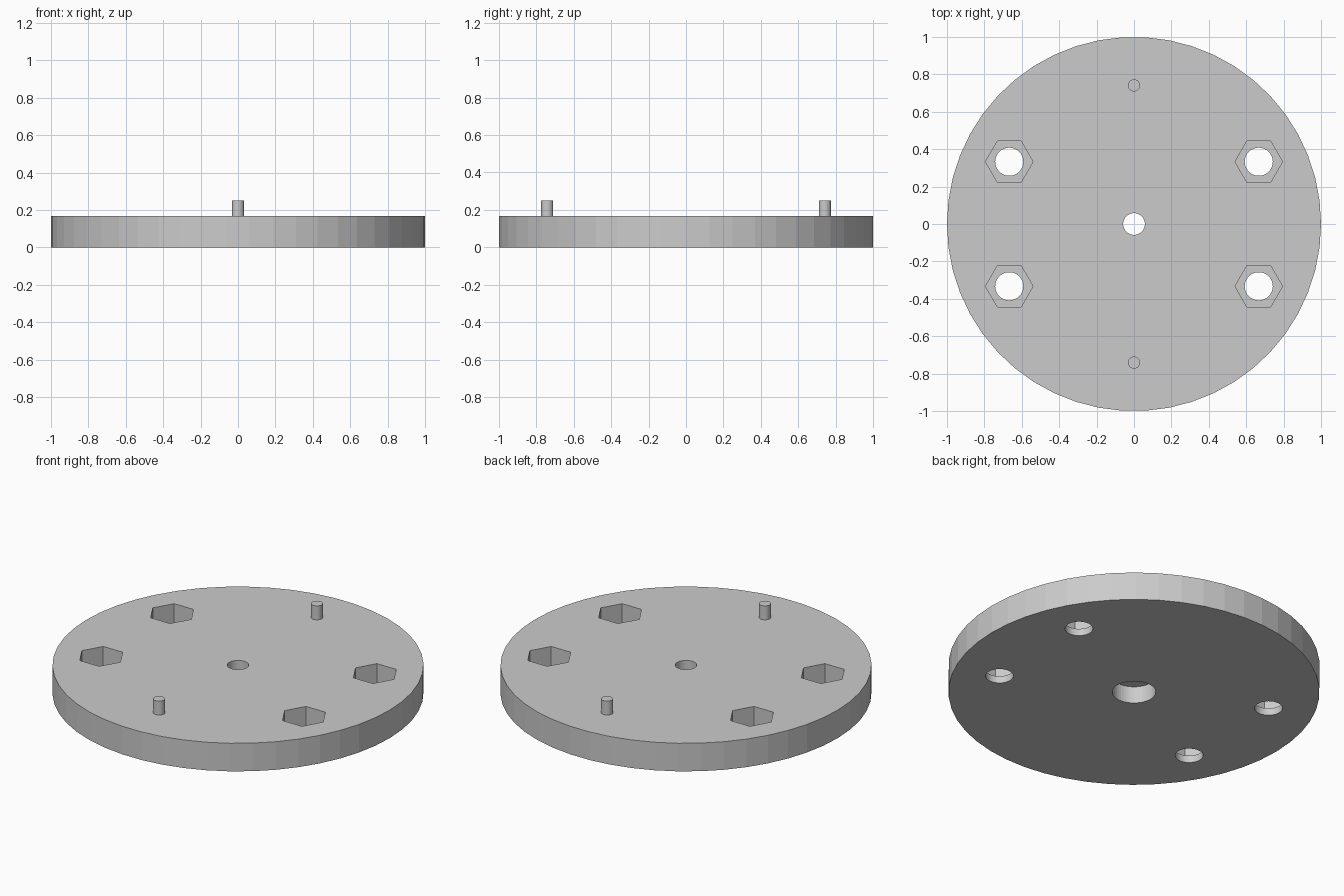
import bpy

if "Cube" in bpy.data.objects:
    bpy.data.objects.remove(bpy.data.objects["Cube"])

TOP = 0.167      # plate thickness
SIDES = 50


def prism(name, radius, x, y, z0, z1, sides=SIDES, turn=0.0):
    """Upright prism or cylinder between two heights."""
    bpy.ops.mesh.primitive_cylinder_add(
        vertices=sides, radius=radius, depth=z1 - z0,
        location=(x, y, (z0 + z1) / 2), rotation=(0, 0, turn))
    obj = bpy.context.object
    obj.name = name
    # First vertex of the primitive sits on +y; move it to +x
    obj.rotation_euler.z += 1.5707963
    bpy.ops.object.transform_apply(location=True, rotation=True, scale=True)
    return obj


def cut(target, cutter):
    """Subtract the cutter and discard it."""
    mod = target.modifiers.new("cut", 'BOOLEAN')
    mod.operation = 'DIFFERENCE'
    mod.solver = 'EXACT'
    mod.object = cutter
    bpy.context.view_layer.objects.active = target
    bpy.ops.object.modifier_apply(modifier=mod.name)
    bpy.data.objects.remove(cutter, do_unlink=True)


# Round plate
plate = prism("round_plate", 1.0, 0, 0, 0, TOP)

# Centre hole, with a wider counterbore from below
cut(plate, prism("counterbore_cutter", 0.117, 0, 0, -0.1, 0.1))
cut(plate, prism("centre_hole_cutter", 0.058, 0, 0, 0.05, 0.3))

# Four bolt holes with hexagonal nut pockets from above
for sx in (-1, 1):
    for sy in (-1, 1):
        x, y = sx * 0.667, sy * 0.333
        cut(plate, prism("nut_pocket_cutter", 0.127, x, y, 0.042, 0.3, 6))
        cut(plate, prism("bolt_hole_cutter", 0.075, x, y, -0.1, 0.1))

# Two locating pins
for sy, side in ((-1, "front"), (1, "back")):
    prism(side + "_locating_pin", 0.032, 0, sy * 0.741, TOP, 0.25)
